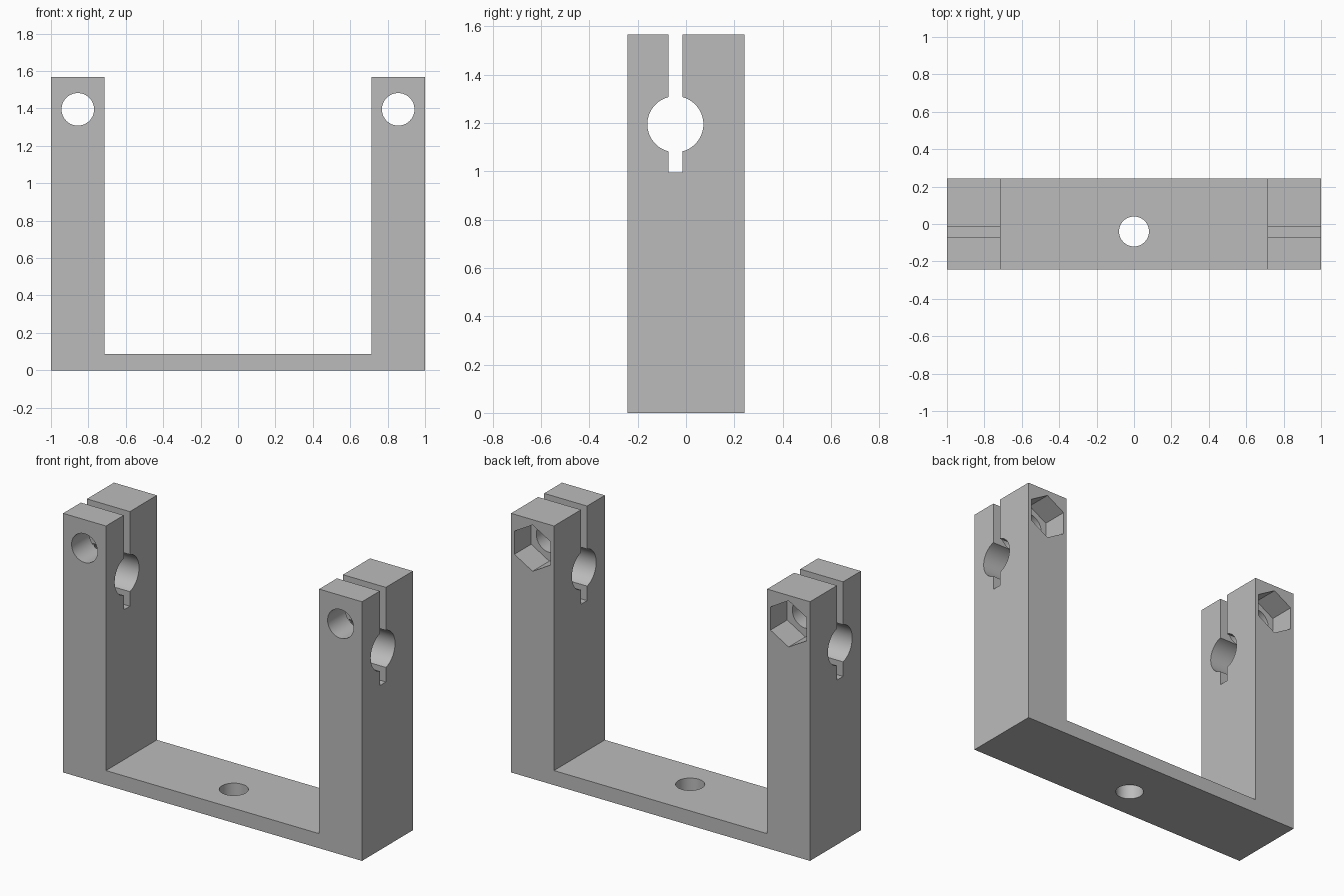
import bpy
import bmesh
from math import pi, radians
from mathutils import Matrix

cube = bpy.data.objects.get("Cube")
if cube:
    bpy.data.objects.remove(cube, do_unlink=True)

# Main sizes
HALF_DEPTH = 0.243
HEIGHT = 1.567
INNER = 0.713
BASE = 0.088
SLOT_Y = -0.044
ARM_X = (1 + INNER) / 2
BOLT_Z = 1.395

grey = bpy.data.materials.new("plain_grey")
grey.use_nodes = True
colour = (0.5, 0.5, 0.5, 1)
grey.diffuse_color = colour
grey.node_tree.nodes["Principled BSDF"].inputs["Base Color"].default_value = colour


def make_object(name, bm):
    mesh = bpy.data.meshes.new(name)
    bmesh.ops.recalc_face_normals(bm, faces=bm.faces)
    bm.to_mesh(mesh)
    bm.free()
    mesh.materials.append(grey)
    obj = bpy.data.objects.new(name, mesh)
    bpy.context.collection.objects.link(obj)
    return obj


def prism(name, centre, radius, length, axis, sides=64, spin=0):
    """Round or hexagonal cutter along the x, y or z axis."""
    turn = {"x": Matrix.Rotation(pi / 2, 4, "Y"),
            "y": Matrix.Rotation(pi / 2, 4, "X"),
            "z": Matrix.Identity(4)}[axis]
    bm = bmesh.new()
    bmesh.ops.create_cone(
        bm, cap_ends=True, segments=sides, radius1=radius, radius2=radius, depth=length,
        matrix=Matrix.Translation(centre) @ turn @ Matrix.Rotation(spin, 4, "Z"))
    return make_object(name, bm)


def box(name, centre, size):
    bm = bmesh.new()
    bmesh.ops.create_cube(
        bm, size=1, matrix=Matrix.Translation(centre) @ Matrix.Diagonal((*size, 1)))
    return make_object(name, bm)


# U-shaped bracket extruded from its front profile
half = [(1, 0), (1, HEIGHT), (INNER, HEIGHT), (INNER, BASE)]
profile = half + [(-x, z) for x, z in reversed(half)]
bm = bmesh.new()
face = bm.faces.new([bm.verts.new((x, -HALF_DEPTH, z)) for x, z in profile])
extruded = bmesh.ops.extrude_face_region(bm, geom=[face])["geom"]
bmesh.ops.translate(bm, vec=(0, 2 * HALF_DEPTH, 0),
                    verts=[v for v in extruded if isinstance(v, bmesh.types.BMVert)])
bracket = make_object("bracket", bm)

# Clamp slot, rod bore and base mounting hole
slot_bottom, slot_top = 0.995, HEIGHT + 0.1
cutters = [
    prism("rod_bore_cutter", (0, SLOT_Y, 1.195), 0.116, 2.4, "x"),
    box("slot_cutter", (0, SLOT_Y, (slot_bottom + slot_top) / 2),
        (2.4, 0.058, slot_top - slot_bottom)),
    prism("mounting_hole_cutter", (0, SLOT_Y + 0.004, BASE / 2), 0.08, 0.4, "z"),
]

# Bolt hole and hexagonal nut pocket in each arm
POCKET = 0.16
for side, x in (("left", ARM_X), ("right", -ARM_X)):
    cutters.append(prism(side + "_bolt_cutter", (x, 0, BOLT_Z), 0.087, 1, "y"))
    cutters.append(prism(side + "_nut_cutter", (x, HALF_DEPTH, BOLT_Z),
                         0.14, 2 * POCKET, "y", sides=6))

for cutter in cutters:
    cutter.hide_render = True
    mod = bracket.modifiers.new(cutter.name, "BOOLEAN")
    mod.operation = "DIFFERENCE"
    mod.solver = "EXACT"
    mod.object = cutter

# Bake the cuts, then drop the cutters
bpy.ops.object.select_all(action="DESELECT")
bpy.context.view_layer.objects.active = bracket
bracket.select_set(True)
for mod in list(bracket.modifiers):
    bpy.ops.object.modifier_apply(modifier=mod.name)
for cutter in cutters:
    bpy.data.objects.remove(cutter, do_unlink=True)

bpy.ops.object.shade_smooth_by_angle(angle=radians(30))
